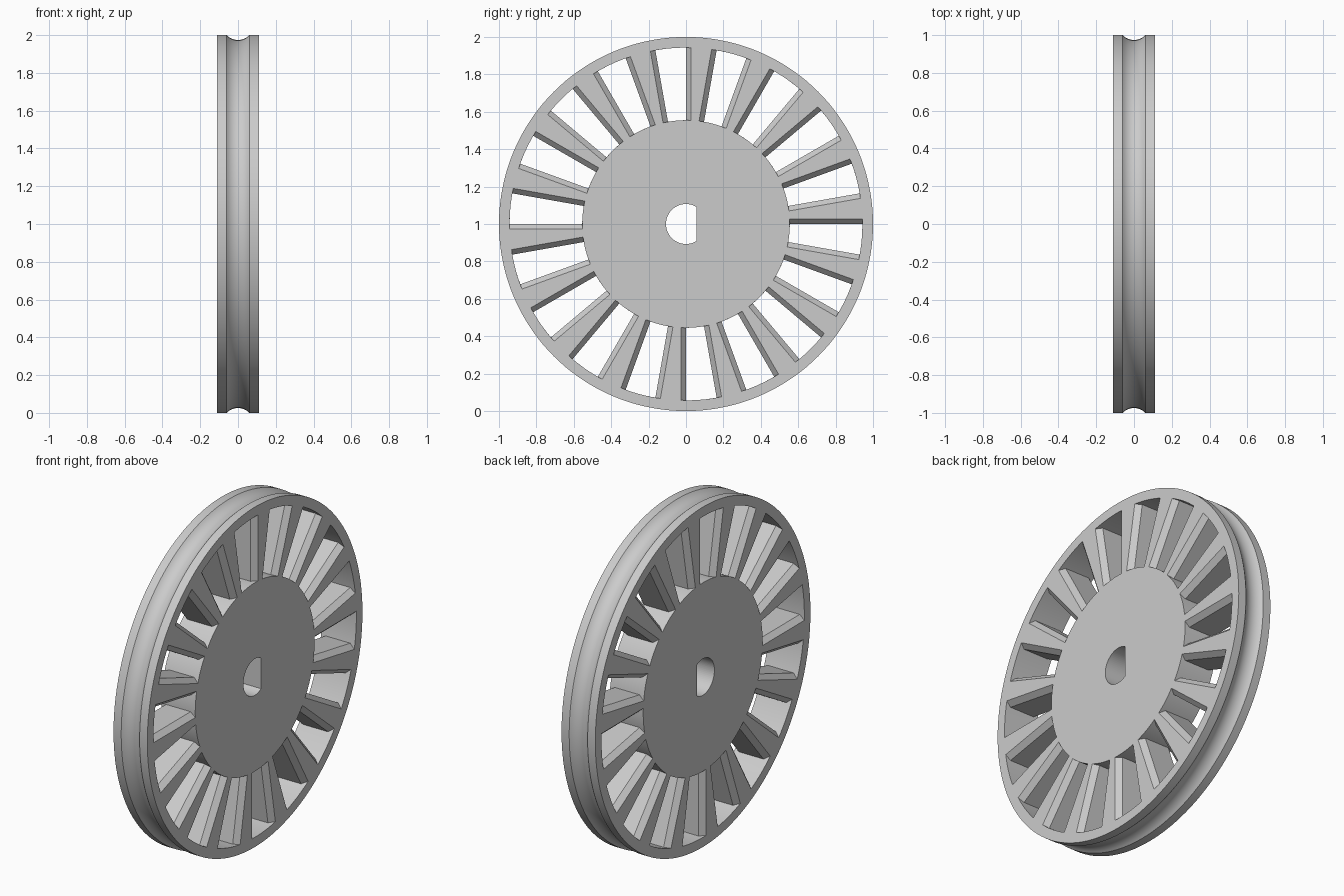
import bpy, bmesh
from math import sin, cos, asin, acos, pi, radians

HALF, OUTER = 0.11, 1.0             # half width and radius of the wheel
HUB, RIM = 0.555, 0.943             # radii bounding the windows
CHAMFER, DEPTH = 0.027, 0.03        # bevel on the spoke edges
WINDOWS = 18
BORE, FLAT = 0.107, 0.057           # shaft hole radius and its flat

cube = bpy.data.objects.get("Cube")
if cube:
    bpy.data.objects.remove(cube, do_unlink=True)


def polar(x, r, a):
    """Point on the wheel, whose axle runs along x at height 1."""
    return (x, r * cos(a), 1 + r * sin(a))


def loft(bm, loops, closed=False):
    """Skin matching loops of points; cap the ends unless closed."""
    rings = [[bm.verts.new(p) for p in loop] for loop in loops]
    n = len(rings[0])
    pairs = list(zip(rings, rings[1:]))
    if closed:
        pairs.append((rings[-1], rings[0]))
    else:
        bm.faces.new(rings[0])
        bm.faces.new(rings[-1])
    for a, b in pairs:
        for i in range(n):
            j = (i + 1) % n
            bm.faces.new((a[i], a[j], b[j], b[i]))


def make_object(name, bm):
    bmesh.ops.recalc_face_normals(bm, faces=bm.faces)
    mesh = bpy.data.meshes.new(name)
    bm.to_mesh(mesh)
    bm.free()
    obj = bpy.data.objects.new(name, mesh)
    bpy.context.collection.objects.link(obj)
    return obj


# Wheel body: disc turned from a profile with a round belt groove
half_groove, sag = 0.06, 0.026
arc_r = (half_groove ** 2 + sag ** 2) / (2 * sag)
sweep = asin(half_groove / arc_r)
groove = []
for i in range(13):
    t = sweep * (i / 6 - 1)
    groove.append((arc_r * sin(t), OUTER - sag + arc_r * (1 - cos(t))))
profile = [(-HALF, 0.03), (-HALF, OUTER)] + groove + [(HALF, OUTER), (HALF, 0.03)]
bm = bmesh.new()
steps = 144
loft(bm, [[polar(x, r, 2 * pi * s / steps) for x, r in profile]
          for s in range(steps)], closed=True)
wheel = make_object("grooved_wheel", bm)


# Window cutters: wedges that flare towards both faces
def window_outline(x, flare, start, end, n=8):
    points = []
    for r, order in ((HUB, range(n + 1)), (RIM, range(n, -1, -1))):
        a = start - asin(flare / r)
        b = end + asin(flare / r)
        points += [polar(x, r, a + (b - a) * i / n) for i in order]
    return points


beyond = HALF + 0.02
wide = CHAMFER * (beyond - HALF + DEPTH) / DEPTH
sections = [(-beyond, wide), (DEPTH - HALF, 0), (HALF - DEPTH, 0), (beyond, wide)]
bm = bmesh.new()
for k in range(WINDOWS):
    end = 2 * pi * k / WINDOWS
    loft(bm, [window_outline(x, w, end - radians(10), end) for x, w in sections])

# Shaft hole cutter: circle with one flat
corner = acos(FLAT / BORE)
loft(bm, [[polar(x, BORE, corner + (2 * pi - 2 * corner) * i / 48)
           for i in range(49)] for x in (-beyond, beyond)])
cutter = make_object("window_cutter", bm)
cutter.hide_render = True

# Cut the windows and hole
bpy.context.view_layer.objects.active = wheel
wheel.select_set(True)
cut = wheel.modifiers.new("cut_windows", "BOOLEAN")
cut.operation = "DIFFERENCE"
cut.solver = "EXACT"
cut.object = cutter
bpy.ops.object.modifier_apply(modifier=cut.name)
bpy.data.objects.remove(cutter, do_unlink=True)

# Plain grey material
grey = bpy.data.materials.new("light_grey")
grey.use_nodes = True
color = (0.6, 0.6, 0.6, 1)
grey.diffuse_color = color
grey.node_tree.nodes["Principled BSDF"].inputs["Base Color"].default_value = color
wheel.data.materials.clear()
wheel.data.materials.append(grey)

# Smooth round surfaces, crisp edges
bpy.ops.object.select_all(action="DESELECT")
wheel.select_set(True)
bpy.ops.object.shade_smooth_by_angle(angle=radians(25))
